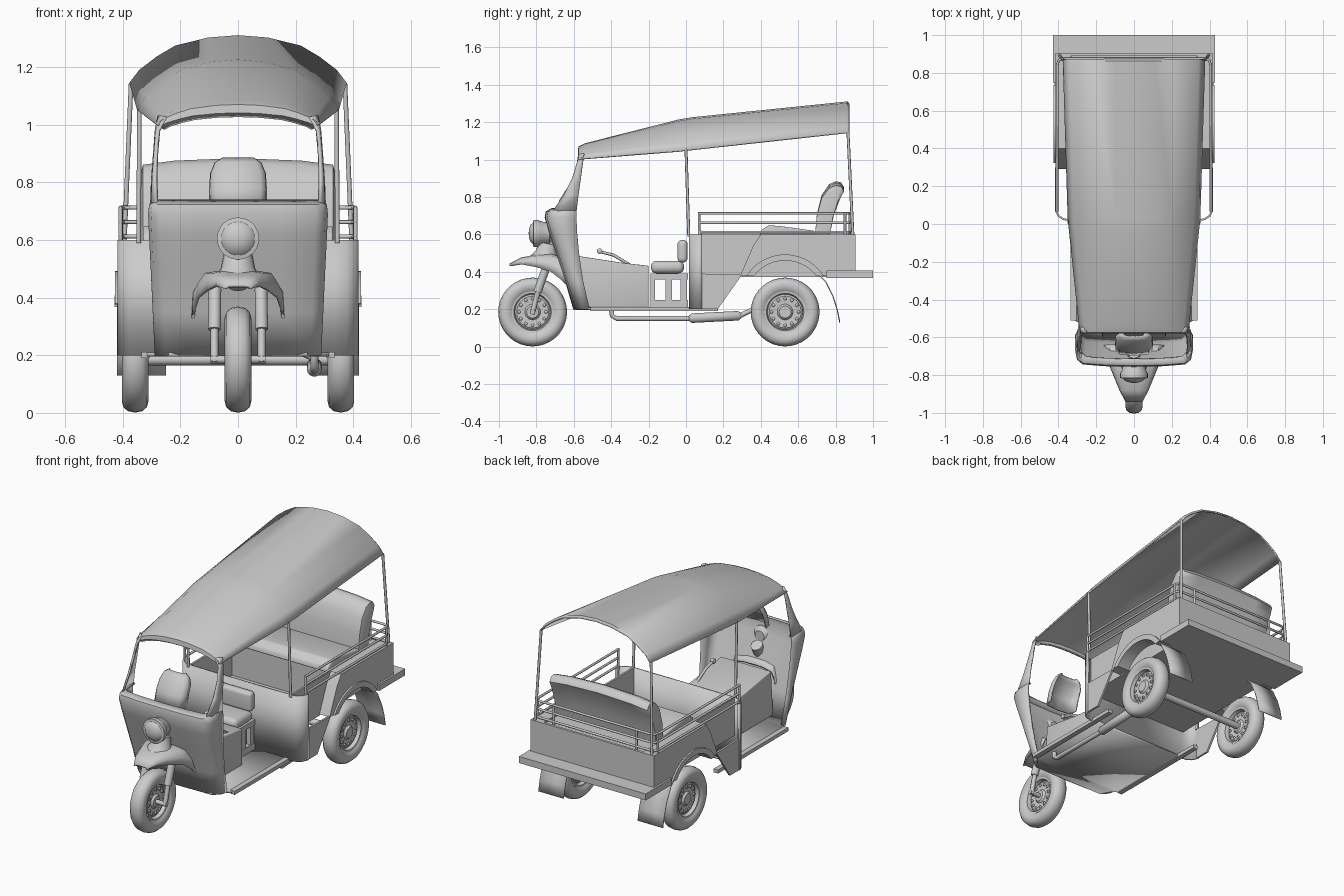
import bpy, bmesh
from math import sin, cos, pi, radians
from mathutils import Vector

if "Cube" in bpy.data.objects:
    bpy.data.objects.remove(bpy.data.objects["Cube"])


def finish(bm, name, mirror=False, solid=0, angle=35):
    bmesh.ops.recalc_face_normals(bm, faces=bm.faces)
    me = bpy.data.meshes.new(name)
    bm.to_mesh(me)
    bm.free()
    me.shade_smooth()
    me.set_sharp_from_angle(angle=radians(angle))
    ob = bpy.data.objects.new(name, me)
    bpy.context.collection.objects.link(ob)
    if solid:
        mod = ob.modifiers.new("thickness", 'SOLIDIFY')
        mod.thickness, mod.offset = solid, 0
    if mirror:
        ob.modifiers.new("mirror", 'MIRROR').use_clip = True
    return ob


def bevel_all(bm, width, seg):
    bmesh.ops.recalc_face_normals(bm, faces=bm.faces)
    edges = [e for e in bm.edges if e.calc_face_angle(0) > 0.6]
    bmesh.ops.bevel(bm, geom=edges, offset=width, segments=seg, profile=0.5, affect='EDGES')


def loft(name, rows, mirror=False, solid=0, loop=False, angle=35, cap=False):
    bm = bmesh.new()
    vs = [[bm.verts.new(p) for p in r] for r in rows]
    n = len(rows[0])
    for a, b in zip(vs, vs[1:]):
        for i in range(n if loop else n - 1):
            j = (i + 1) % n
            bm.faces.new((a[i], a[j], b[j], b[i]))
    if cap:
        bm.faces.new(vs[0])
        bm.faces.new(vs[-1])
    return finish(bm, name, mirror, solid, angle)


def prism(name, pts, x0, x1, bevel=0, mirror=False, seg=3):
    # side profile (y, z) extruded across x
    bm = bmesh.new()
    a, b = ([bm.verts.new((x, y, z)) for y, z in pts] for x in (x0, x1))
    bm.faces.new(a)
    bm.faces.new(b)
    for i in range(len(pts)):
        j = (i + 1) % len(pts)
        bm.faces.new((a[i], a[j], b[j], b[i]))
    if bevel:
        bevel_all(bm, bevel, seg)
    return finish(bm, name, mirror)


def box(name, x, y, z, bevel=0, mirror=False, seg=3):
    pts = [(y[0], z[0]), (y[1], z[0]), (y[1], z[1]), (y[0], z[1])]
    return prism(name, pts, x[0], x[1], bevel, mirror, seg)


def tube(name, pts, r, mirror=False, n=8):
    pts = [Vector(p) for p in pts]
    rows = []
    for i, p in enumerate(pts):
        d = (pts[min(i + 1, len(pts) - 1)] - pts[max(i - 1, 0)]).normalized()
        u = d.cross(Vector((0, 0, 1)) if abs(d.z) < 0.9 else Vector((0, 1, 0))).normalized()
        v = d.cross(u)
        rad = r[i] if isinstance(r, (list, tuple)) else r
        rows.append([p + rad * (cos(2 * pi * k / n) * u + sin(2 * pi * k / n) * v) for k in range(n)])
    return loft(name, rows, mirror, loop=True, angle=50, cap=True)


def lathe(name, prof, centre, axis='x', n=36, mirror=False, cap=True):
    cx, cy, cz = centre
    rows = []
    for t, r in prof:
        ring = [(r * cos(2 * pi * k / n), r * sin(2 * pi * k / n)) for k in range(n)]
        rows.append([(cx + t, cy + a, cz + b) if axis == 'x' else (cx + a, cy + t, cz + b) for a, b in ring])
    return loft(name, rows, mirror, loop=True, cap=cap)


# wheels: tyre, pressed rim, hub and ring of vent bosses
def wheel(name, x, y, mirror=False):
    c = (x, y, 0.185)
    half = [(.03, .108), (.04, .12), (.046, .145), (.041, .165), (.025, .179), (0, .184)]
    lathe(name + "_tyre", half + [(-t, r) for t, r in half[-2::-1]], c, mirror=mirror, cap=False)
    disc = [(.026, .02), (.026, .032), (.014, .042), (.017, .085), (.01, .094), (.032, .1), (.034, .112)]
    lathe(name + "_rim", disc + [(-t, r) for t, r in disc[::-1]], c, mirror=mirror)
    bm = bmesh.new()
    for k in range(12):
        a = 2 * pi * k / 12
        for s in (1, -1):
            o = Vector((x + s * .018, y + .072 * cos(a), .185 + .072 * sin(a)))
            bm.faces.new([bm.verts.new(o + Vector((0, .009 * cos(q * pi / 4), .009 * sin(q * pi / 4)))) for q in range(8)])
    finish(bm, name + "_vents", mirror, .006)


wheel("front_wheel", 0, -.82)
wheel("rear_wheel", .357, .53, True)
tube("rear_axle", [(-.36, .53, .185), (.36, .53, .185)], .02, n=12)
tube("front_axle", [(-.095, -.82, .185), (.095, -.82, .185)], .014)

# front fork
tube("fork_lower", [(.082, -.822, .175), (.082, -.79, .30)], .014, True)
tube("fork_upper", [(.082, -.795, .29), (.08, -.745, .43)], .022, True, 12)
tube("steering_head", [(0, -.75, .44), (0, -.68, .56)], .035, n=12)

# front mudguard and headlight
rows = []
for y, top, w, low in [(-.94, .44, .04, .43), (-.88, .472, .072, .44), (-.80, .487, .105, .425),
                       (-.72, .49, .138, .40), (-.67, .475, .152, .36), (-.64, .46, .156, .33)]:
    h = [(w, low), (w * .99, low * .5 + top * .5), (w * .82, low * .1 + top * .9), (w * .4, top)]
    rows.append([(x, y, z) for x, z in h] + [(-x, y, z) for x, z in h[::-1]])
loft("front_mudguard", rows, solid=.01, angle=50)
tube("headlight_stem", [(0, -.755, .46), (0, -.745, .50), (0, -.735, .55)], [.085, .06, .05], n=16)
lathe("headlight", [(.1, .03), (.08, .055), (.03, .066), (.02, .073), (-.005, .073), (-.008, .058),
                    (-.022, .045), (-.03, .02), (-.031, .002)], (0, -.81, .605), 'y', 28)

# front cowl: rounded U plan lofted upward, rim rolled inward
rows = []
for z, yf, yb, w in [(.2, -.597, -.515, .283), (.35, -.64, -.55, .29), (.5, -.69, -.572, .297),
                     (.62, -.73, -.583, .303), (.69, -.75, -.585, .306), (.72, -.745, -.585, .303), (.735, -.715, -.585, .288)]:
    d = yf + .03
    h = [(w, yb), (w, yb * .4 + d * .6), (w * .97, d + .005), (w * .88, yf + .012), (w * .5, yf + .003)]
    rows.append([(x, y, z) for x, y in h] + [(0, yf, z)] + [(-x, y, z) for x, y in h[::-1]])
loft("front_cowl", rows, solid=.012, angle=50)
loft("windscreen_pillar", [[(.28, -.71, .725), (.298, -.68, .725), (.3, -.585, .725)],
                           [(.284, -.65, .81), (.294, -.635, .81), (.297, -.575, .81)],
                           [(.28, -.605, .9), (.288, -.6, .9), (.29, -.562, .9)],
                           [(.272, -.58, .98), (.281, -.575, .98), (.284, -.552, .98)],
                           [(.245, -.572, 1.025), (.262, -.565, 1.03), (.275, -.545, 1.03)]], True, .01, angle=50)
# instrument hood, curved shield above the dashboard
rows = []
for y, z, w, k in [(-.685, .71, .095, 1), (-.665, .78, .095, 1), (-.635, .83, .092, .9), (-.61, .865, .078, .6), (-.592, .882, .052, .25)]:
    rows.append([(x * w, y + dy * k, z) for x, dy in [(-1, .05), (-.98, .02), (-.8, 0), (0, -.008), (.8, 0), (.98, .02), (1, .05)]])
loft("instrument_hood", rows, solid=.01, angle=70)

# roof canopy: arched section swept rearwards
rows = []
for y, w, lo, hi in [(-.552, .258, .985, 1.03), (-.575, .272, .995, 1.043), (-.572, .283, 1.0, 1.068), (-.54, .289, 1.005, 1.083),
                     (-.04, .341, 1.044, 1.21), (.03, .348, 1.052, 1.222), (.862, .374, 1.143, 1.307), (.872, .37, 1.138, 1.296)]:
    h = [(1, 0), (.91, .27), (.75, .55), (.58, .78), (.28, .95)]
    pr = [(w * a, lo + (hi - lo) * b) for a, b in h]
    rows.append([(x, y, z) for x, z in pr] + [(0, y, hi)] + [(-x, y, z) for x, z in pr[::-1]])
loft("roof", rows, solid=.008, angle=50)
tube("roof_middle_post", [(.345, .015, .59), (.342, .0, 1.055)], .008, True)
tube("roof_rear_post", [(.395, .893, .58), (.371, .866, 1.145)], .008, True)

# driver floor, raised passenger floor, sills and tail plate
loft("driver_floor", [[(-w, y, .203), (w, y, .203)] for y, w in [(-.595, .24), (-.53, .278), (-.505, .325), (.025, .33)]], solid=.014, angle=20)
box("passenger_floor", (-.347, .347), (.02, .9), (.372, .386))
box("sill", (.305, .335), (-.51, .17), (.19, .212), mirror=True)
box("tail_plate", (-.428, .428), (.75, 1.0), (.368, .408))

# passenger tub: partition with rounded corners, inner walls and back
plan = [(0, .02), (.34, .02), (.375, .026), (.4, .043), (.413, .07), (.414, .085)]
loft("front_partition", [[(x, y, z) for x, y in plan] for z in (.2, .6)], True, .01)
box("inner_wall", (.335, .347), (.02, .9), (.38, .6), mirror=True)
prism("lower_side_panel", [(.08, .2), (.17, .2), (.3, .385), (.08, .39)], .405, .417, mirror=True)
box("tub_back", (-.41, .41), (.89, .905), (.38, .6))


def arc(r, a0, a1, n=14):
    return [(.53 + r * cos(radians(a0 + (a1 - a0) * k / n)), .25 + r * sin(radians(a0 + (a1 - a0) * k / n))) for k in range(n + 1)]


# rear quarter panels with wheel arches and mud flaps
prism("rear_quarter", [(.29, .38), (.36, .54), (.4, .6), (.905, .6), (.905, .38)] + arc(.215, 37, 143), .345, .416, mirror=True)
prism("wheel_arch", arc(.243, 32, 148) + arc(.21, 143, 37), .335, .426, mirror=True)
loft("mud_flap", [[(.25, y, z), (.42, y, z)] for y, z in [(.69, .405), (.745, .35), (.785, .27), (.808, .2), (.822, .13)]], True, .006, angle=50)

# hand rails around the sides and back
for z in (.612, .662, .712):
    tube("hand_rail", [(.408, .065, z), (.406, .84, z), (.398, .868, z), (.37, .876, z), (0, .876, z)], .007, True)
for x, y in [(.408, .07), (.406, .85), (.28, .876)]:
    tube("rail_post", [(x, y, .585), (x, y, .715)], .007, True)
tube("rail_front_leg", [(.408, .075, .39), (.408, .075, .62)], .007, True)

# passenger bench
box("bench_base", (-.333, .333), (.42, .89), (.38, .592))
prism("bench_cushion", [(.39, .59), (.40, .62), (.44, .648), (.5, .645), (.75, .61), (.75, .59)], -.33, .33, .008)
rows = []
for x, s in [(-.338, .80), (-.33, .92), (-.22, .97), (0, 1), (.22, .97), (.33, .92), (.338, .80)]:
    pr = [(.69, .6), (.70, .71), (.725, .81), (.765, .868), (.8, .884), (.83, .878), (.845, .85), (.825, .81), (.79, .71), (.77, .6)]
    t = .7 if abs(x) > .335 else 1
    rows.append([(x, .77 + (y - .77) * t, .6 + (z - .6) * s) for y, z in pr])
loft("bench_back", rows, loop=True, cap=True, angle=55)

# driver seat on an open frame
for y in ((-.19, -.165), (-.11, -.075), (-.03, .005)):
    box("seat_frame_upright", (.08, .105), y, (.21, .39), mirror=True)
for z in ((.21, .25), (.36, .388)):
    box("seat_frame_rail", (.078, .107), (-.19, .01), z, mirror=True)
box("seat_plate", (-.107, .107), (-.19, .01), (.376, .39))
box("driver_cushion", (-.115, .115), (-.188, -.01), (.392, .458), .03, seg=5)
box("driver_backrest", (-.115, .115), (-.045, .008), (.45, .57), .022, seg=5)

# driver console and hand lever
prism("console", [(-.6, .21), (-.2, .21), (-.2, .432), (-.34, .448), (-.58, .485)], -.17, .17, .006)
tube("hand_lever", [(.14, -.29, .43), (.14, -.33, .455), (.14, -.39, .49), (.14, -.46, .507)], .008)
lathe("lever_knob", [(-.016, .006), (-.01, .015), (.01, .015), (.016, .006)], (.14, -.462, .51), n=12)

# exhaust along the right underside
tube("exhaust_pipe", [(.265, -.4, .2), (.265, -.395, .165), (.265, -.37, .15), (.265, .04, .15)], .014, n=10)
tube("muffler", [(.265, .015, .152), (.265, .03, .152), (.265, .28, .165), (.265, .295, .166)], [.014, .026, .026, .014], n=14)
tube("tail_pipe", [(.265, .29, .166), (.265, .34, .19), (.22, .42, .21)], .013)
